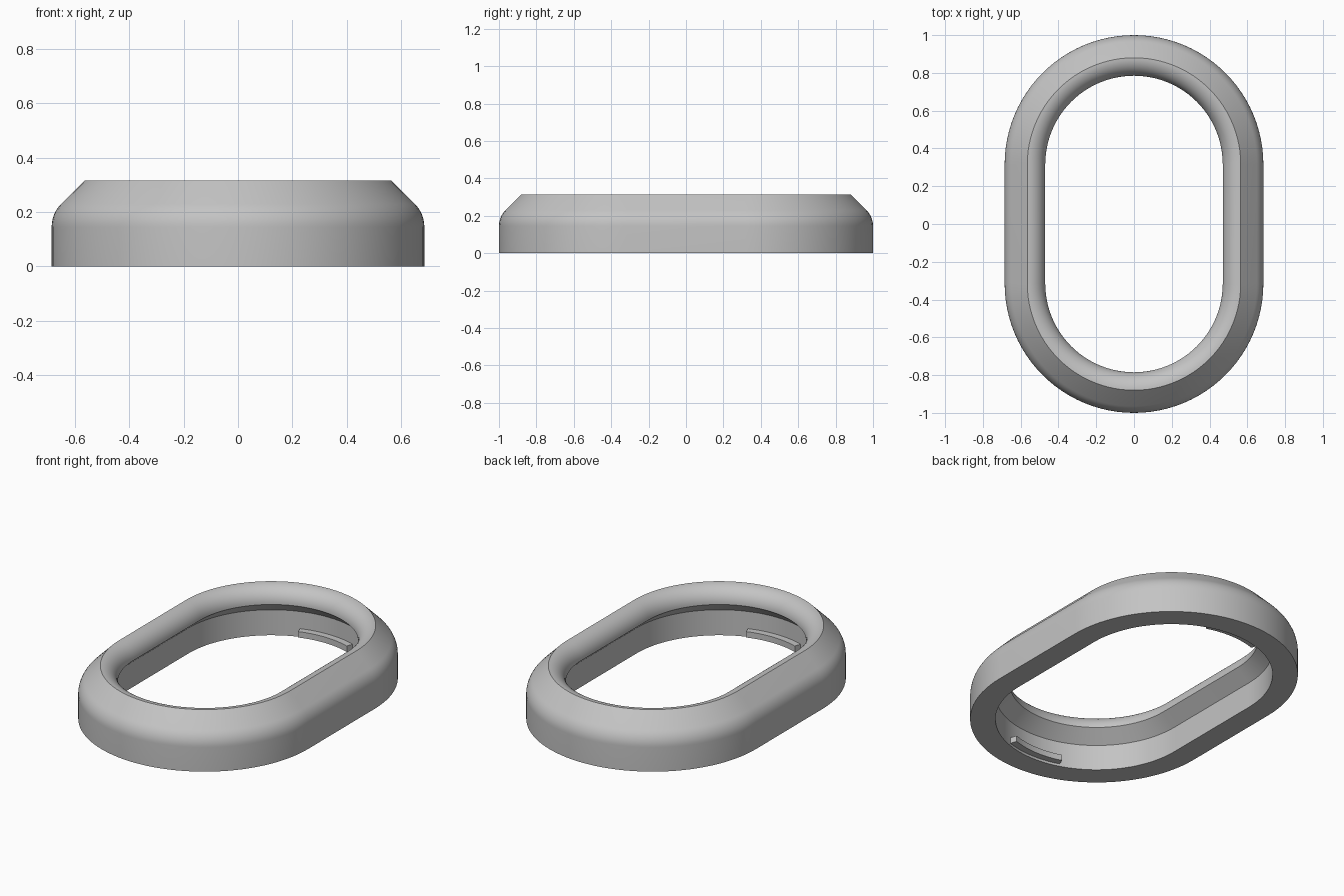
import bpy, bmesh, math

if "Cube" in bpy.data.objects:
    bpy.data.objects.remove(bpy.data.objects["Cube"])

R_OUT, HALF, R_WALL = 0.685, 0.315, 0.548   # outer radius, half straight length, inner wall radius
SEG = 48                                    # steps per rounded end

grey = bpy.data.materials.new("plain grey")
grey.diffuse_color = (0.55, 0.55, 0.55, 1)
grey.use_nodes = True
grey.node_tree.nodes["Principled BSDF"].inputs["Base Color"].default_value = grey.diffuse_color


def arc(cx, cz, r, a0, a1, n):
    """Points of an arc in the (radius, height) plane, angles in degrees."""
    out = []
    for i in range(n + 1):
        a = math.radians(a0 + (a1 - a0) * i / n)
        out.append((cx + r * math.cos(a), cz + r * math.sin(a)))
    return out


def finish(bm, name):
    bmesh.ops.recalc_face_normals(bm, faces=bm.faces)
    mesh = bpy.data.meshes.new(name)
    bm.to_mesh(mesh)
    bm.free()
    mesh.materials.append(grey)
    obj = bpy.data.objects.new(name, mesh)
    bpy.context.collection.objects.link(obj)
    bpy.ops.object.select_all(action='DESELECT')
    obj.select_set(True)
    bpy.context.view_layer.objects.active = obj
    bpy.ops.object.shade_smooth_by_angle(angle=math.radians(30))
    return obj


def sweep(name, profile, path, closed):
    """Sweep a (radius, height) profile along (angle, centre y) stations."""
    bm = bmesh.new()
    rings = [[bm.verts.new((r * math.cos(a), cy + r * math.sin(a), z)) for r, z in profile]
             for a, cy in path]
    n, m = len(path), len(profile)
    for i in range(n if closed else n - 1):
        p, q = rings[i], rings[(i + 1) % n]
        for j in range(m):
            k = (j + 1) % m
            bm.faces.new((p[j], q[j], q[k], p[k]))
    if not closed:
        bm.faces.new(rings[0])
        bm.faces.new(rings[-1])
    return finish(bm, name)


# Bezel ring: wall, rounded shoulder, chamfer, rolled lip and undercut ledge
bevel_r = 0.12
section = [(R_OUT, 0)]
section += arc(R_OUT - bevel_r, 0.145, bevel_r, 0, 45, 8)
section += arc(0.565, 0.22, 0.095, 90, 180, 12)
section += [(R_WALL, 0.152), (R_WALL, 0)]
stations = [(math.pi * i / SEG, HALF) for i in range(SEG + 1)]
stations += [(math.pi + math.pi * i / SEG, -HALF) for i in range(SEG + 1)]
sweep("bezel_ring", section, stations, True)

# Snap tabs inside both rounded ends
tab = [(R_WALL + 0.01, 0.015), (R_WALL + 0.01, 0.05), (R_WALL - 0.04, 0.05), (R_WALL - 0.04, 0.015)]
for name, mid, cy in (("back_tab", 90, HALF), ("front_tab", 270, -HALF)):
    sweep(name, tab, [(math.radians(mid - 18.5 + 37 * i / 12), cy) for i in range(13)], False)
